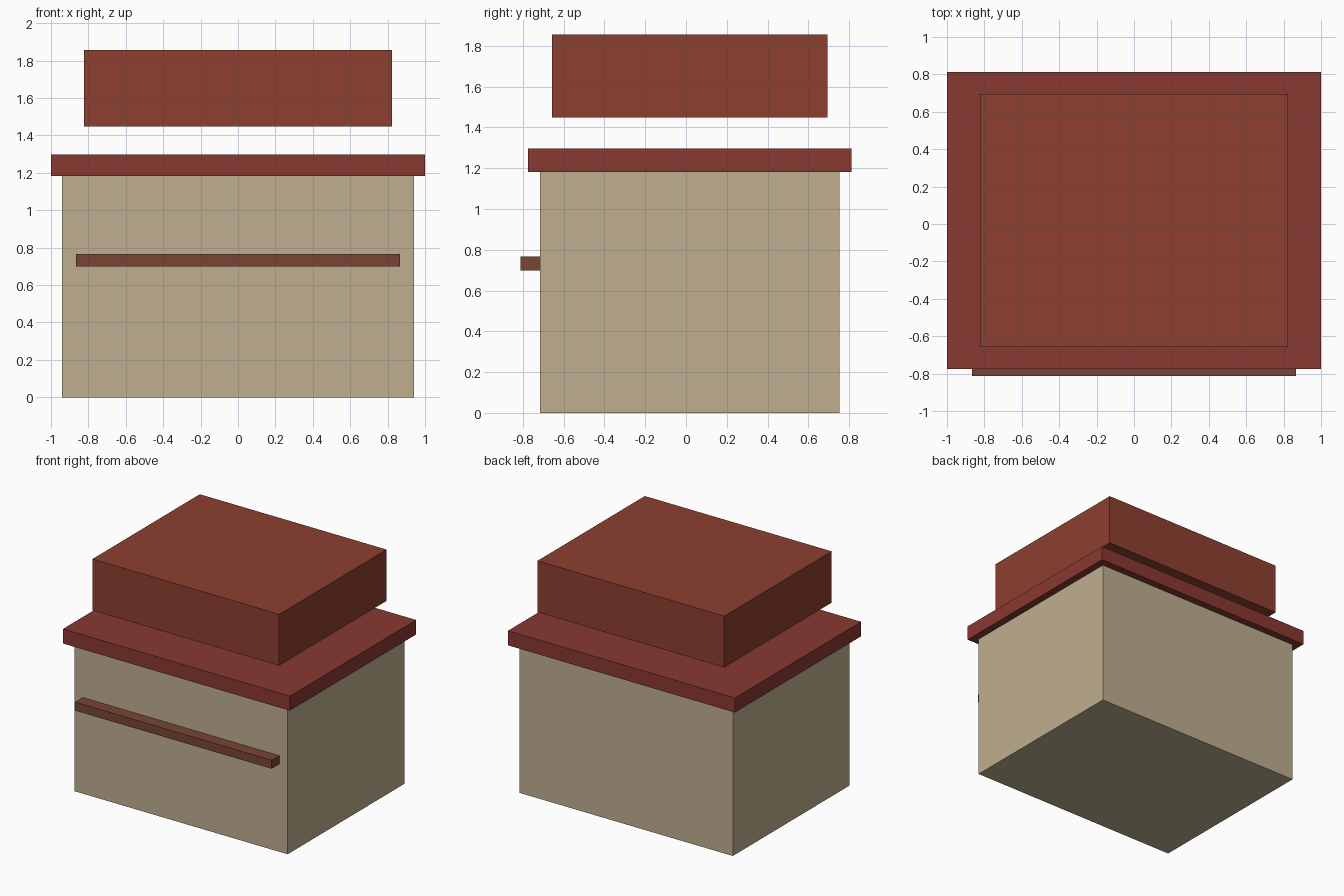
import bpy

if "Cube" in bpy.data.objects:
    bpy.data.objects.remove(bpy.data.objects["Cube"])


def material(name, rgb):
    m = bpy.data.materials.new(name)
    m.diffuse_color = (*rgb, 1)
    m.use_nodes = True
    m.node_tree.nodes["Principled BSDF"].inputs["Base Color"].default_value = m.diffuse_color
    return m


def box(name, half_x, y0, y1, z0, z1, mat):
    """Box centred on x, given by its y and z extents."""
    bpy.ops.mesh.primitive_cube_add(size=1, location=(0, (y0 + y1) / 2, (z0 + z1) / 2))
    ob = bpy.context.object
    ob.name = name
    ob.scale = (half_x * 2, y1 - y0, z1 - z0)
    bpy.ops.object.transform_apply(location=False, rotation=False, scale=True)
    ob.data.materials.append(mat)
    return ob


plaster = material("plaster", (0.52, 0.43, 0.28))
eave_red = material("eave_red", (0.25, 0.04, 0.03))
roof_red = material("roof_red", (0.27, 0.05, 0.03))
wood = material("wood", (0.19, 0.06, 0.035))

# Main block with its overhanging slab
box("walls", 0.94, -0.717, 0.753, 0, 1.182, plaster)
box("eave_slab", 1.0, -0.775, 0.813, 1.182, 1.298, eave_red)

# Upper roof block, floating above the slab
box("roof_block", 0.823, -0.657, 0.694, 1.448, 1.857, roof_red)

# Horizontal rail on the front wall
box("front_rail", 0.866, -0.813, -0.715, 0.698, 0.766, wood)
